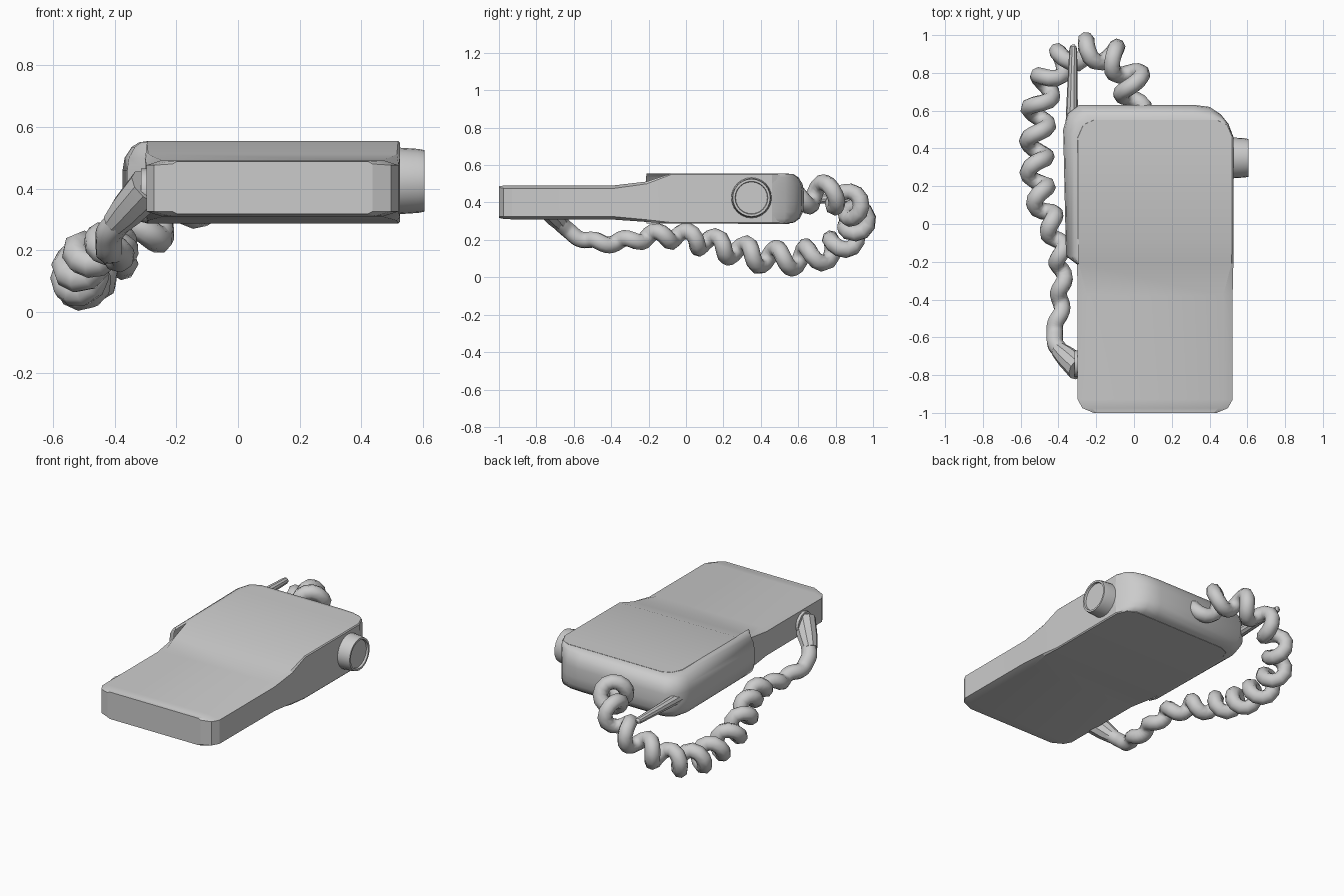
import bpy, bmesh, math
from mathutils import Vector

if "Cube" in bpy.data.objects:
    bpy.data.objects.remove(bpy.data.objects["Cube"])


def add_mesh(name, rings, closed=True, caps=True, smooth=30):
    """Loft a list of equal-length rings into one object."""
    bm = bmesh.new()
    rows = [[bm.verts.new(p) for p in r] for r in rings]
    n = len(rows[0])
    for a, b in zip(rows, rows[1:]):
        for i in range(n if closed else n - 1):
            j = (i + 1) % n
            bm.faces.new((a[i], a[j], b[j], b[i]))
    if caps:
        bm.faces.new(rows[0])
        bm.faces.new(rows[-1])
    bmesh.ops.recalc_face_normals(bm, faces=bm.faces)
    me = bpy.data.meshes.new(name)
    bm.to_mesh(me)
    bm.free()
    ob = bpy.data.objects.new(name, me)
    bpy.context.collection.objects.link(ob)
    bpy.ops.object.select_all(action='DESELECT')
    ob.select_set(True)
    bpy.context.view_layer.objects.active = ob
    bpy.ops.object.shade_smooth_by_angle(angle=math.radians(smooth))
    return ob


def lathe(name, start, axis, profile, sides):
    """Turned part: profile of (distance along axis, radius)."""
    q = Vector(axis).to_track_quat('Z', 'Y')
    ang = [2 * math.pi * i / sides for i in range(sides)]
    return add_mesh(name, [[Vector(start) + q @ Vector((r * math.cos(a), r * math.sin(a), d))
                            for a in ang] for d, r in profile])


# Body: sections along y (y, side half width, top half width, bottom z, top z, edge drop)
CX = 0.112
sections = [(-1.0, .325, .31, .318, .488, .008), (-.975, .385, .335, .312, .49, .014),
            (-.93, .41, .36, .31, .492, .016), (-.38, .41, .36, .308, .492, .016),
            (-.21, .414, .404, .296, .512, .012), (-.08, .414, .408, .287, .555, .006),
            (.46, .414, .408, .286, .555, .006), (.525, .385, .38, .286, .555, .006),
            (.55, .33, .325, .286, .555, .006)]
rings = []
for y, s, t, zb, zt, d in sections:
    half = [(t, zb), (s, zb + d), (s, zt - d), (t, zt)]
    rings.append([(CX + x, y, z) for x, z in half] + [(CX - x, y, z) for x, z in half[::-1]])
add_mesh("body", rings, smooth=20)

# Rounded rim around the left and back of the head
inner = [(-.29, -.21), (-.29, -.17), (-.29, .45), (-.272, .515), (-.22, .545), (.3, .545),
         (.40, .545), (.47, .535), (.50, .52), (.52, .45)]
outer = [(-.30, -.215), (-.36, -.17), (-.375, .5), (-.35, .585), (-.29, .63), (.32, .63),
         (.40, .62), (.46, .58), (.50, .53), (.527, .46)]
levels = [(.287, 0), (.293, .4), (.315, .75), (.35, .96), (.40, 1), (.46, 1),
          (.50, .92), (.535, .65), (.551, .35), (.554, 0)]
add_mesh("head_rim", [[(a[0] + (b[0] - a[0]) * t, a[1] + (b[1] - a[1]) * t, z)
                       for a, b in zip(inner, outer)] for z, t in levels],
         closed=False, caps=False, smooth=50)

# Side knob with recessed face, antenna and cord plug
lathe("side_knob", (.51, .35, .425), (1, 0, 0),
      [(0, .109), (.075, .104), (.095, .1), (.095, .088), (.083, .085)], 24)
lathe("antenna", (-.33, .52, .42), (.02, 1, 0),
      [(0, .032), (.06, .032), (.40, .021), (.42, .017), (.43, .007)], 10)
lathe("plug_collar", (-.315, -.74, .395), (1, 0, 0), [(0, .07), (.03, .072)], 12)
lathe("cord_plug", (-.29, -.765, .405), (-.11, .10, -.12), [(0, .068), (.12, .058), (.19, .045)], 10)

# Cord centre line with coil radius as fourth value
path = [(0, .57, .42, .05), (-.005, .68, .44, .06), (-.03, .80, .44, .065), (-.11, .88, .39, .06),
        (-.24, .92, .31, .055), (-.37, .875, .22, .055), (-.46, .76, .14, .055),
        (-.505, .6, .105, .055), (-.51, .45, .105, .055), (-.515, .3, .135, .05),
        (-.49, .13, .18, .045), (-.43, -.02, .215, .035), (-.39, -.17, .22, .025),
        (-.385, -.35, .19, .015), (-.40, -.5, .19, .012), (-.425, -.61, .235, .005),
        (-.39, -.67, .29, 0), (-.32, -.74, .38, 0)]
PTS = [Vector(p) for p in path]


def spline(u):
    i = min(int(u), len(PTS) - 2)
    t = u - i
    a, b, c, d = (PTS[max(0, min(len(PTS) - 1, i + k))] for k in (-1, 0, 1, 2))
    return .5 * (2 * b + (c - a) * t + (2 * a - 5 * b + 4 * c - d) * t * t
                 + (3 * b - a - 3 * c + d) * t ** 3)


# Wind a helix round the centre line, then give it thickness
PITCH, STEPS = .168, 320
helix, length, normal = [], 0, Vector((0, 0, 1))
prev = spline(0).to_3d()
for k in range(STEPS + 1):
    u = (len(PTS) - 1) * k / STEPS
    p = spline(u)
    c = p.to_3d()
    length += (c - prev).length
    prev = c
    tan = (spline(min(u + .01, len(PTS) - 1)).to_3d() - spline(max(u - .01, 0)).to_3d()).normalized()
    normal = (normal - tan * normal.dot(tan)).normalized()
    a = 2 * math.pi * length / PITCH
    helix.append(c + max(p.w, 0) * (math.cos(a) * normal + math.sin(a) * tan.cross(normal)))
helix = helix[::2]
cu = bpy.data.curves.new("coiled_cord", 'CURVE')
cu.dimensions = '3D'
cu.bevel_depth = .045
cu.bevel_resolution = 2
cu.use_fill_caps = True
sp = cu.splines.new('POLY')
sp.points.add(len(helix) - 1)
for pt, co in zip(sp.points, helix):
    pt.co = (*co, 1)
cord = bpy.data.objects.new("coiled_cord", cu)
bpy.context.collection.objects.link(cord)
bpy.ops.object.select_all(action='DESELECT')
cord.select_set(True)
bpy.context.view_layer.objects.active = cord
bpy.ops.object.convert(target='MESH')
bpy.ops.object.shade_smooth_by_angle(angle=math.radians(50))
